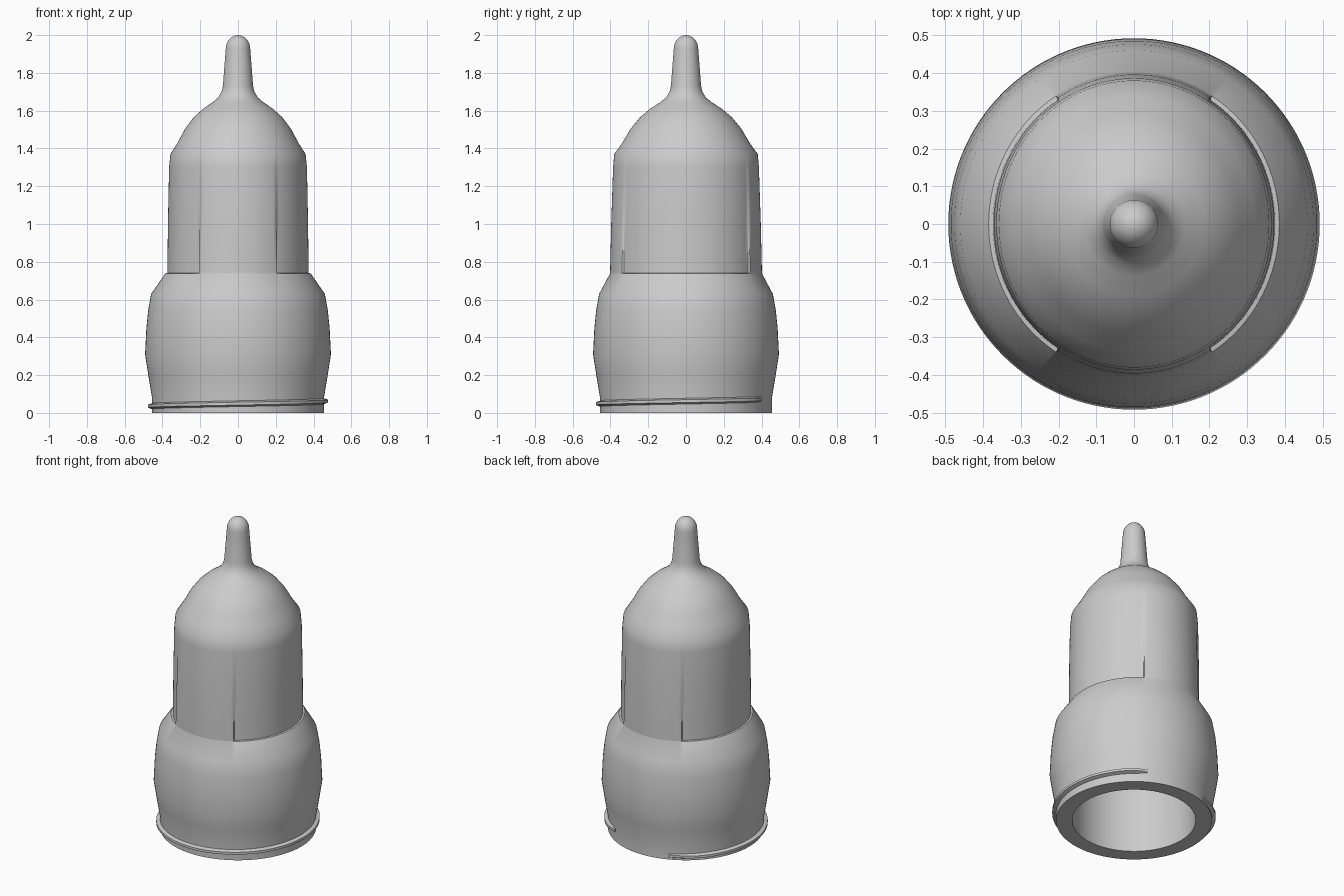
import bpy, bmesh, math

cube = bpy.data.objects.get("Cube")
if cube:
    bpy.data.objects.remove(cube, do_unlink=True)

GREY = (0.6, 0.6, 0.6, 1)
mat = bpy.data.materials.new("plain grey")
mat.use_nodes = True
mat.diffuse_color = GREY
bsdf = mat.node_tree.nodes["Principled BSDF"]
bsdf.inputs["Base Color"].default_value = GREY
bsdf.inputs["Roughness"].default_value = 0.6


def finish(bm, name, angle):
    bmesh.ops.remove_doubles(bm, verts=bm.verts, dist=1e-5)
    bmesh.ops.recalc_face_normals(bm, faces=bm.faces)
    mesh = bpy.data.meshes.new(name)
    bm.to_mesh(mesh)
    bm.free()
    mesh.materials.append(mat)
    ob = bpy.data.objects.new(name, mesh)
    bpy.context.collection.objects.link(ob)
    bpy.ops.object.select_all(action='DESELECT')
    ob.select_set(True)
    bpy.context.view_layer.objects.active = ob
    bpy.ops.object.shade_smooth_by_angle(angle=math.radians(angle))
    return ob


def loft(bm, loops, closed):
    """Skin a row of vertex loops with quads."""
    for a, b in zip(loops, loops[1:]):
        n = len(a)
        for i in range(n if closed else n - 1):
            j = (i + 1) % n
            bm.faces.new((a[i], a[j], b[j], b[i]))


# Side panels are recessed on +x and -x; extra columns keep their edges crisp
EDGE = 57
columns = sorted(list(range(0, 360, 3)) +
                 [EDGE + 0.6, 180 - EDGE - 0.6, 180 + EDGE + 0.6, 360 - EDGE - 0.6])


def ring(bm, rx, ry, z, inset=0):
    verts = []
    for deg in columns:
        a = math.radians(deg)
        panel = abs(math.cos(a)) >= math.cos(math.radians(EDGE + 0.1))
        d = inset if panel else 0
        verts.append(bm.verts.new(((rx - d) * math.cos(a), (ry - d) * math.sin(a), z)))
    return verts


# Hollow shell: outer wall from the rim to the tip, then the cavity
outer = [
    (0.455, 0.455, 0), (0.455, 0.455, 0.08), (0.475, 0.475, 0.2),
    (0.492, 0.492, 0.31), (0.485, 0.485, 0.45), (0.476, 0.476, 0.54),
    (0.46, 0.46, 0.63), (0.385, 0.402, 0.738),
    (0.385, 0.402, 0.74, 0.011), (0.377, 0.396, 1.0, 0.006),
    (0.365, 0.386, 1.3), (0.358, 0.38, 1.37), (0.32, 0.337, 1.43),
    (0.28, 0.293, 1.505), (0.235, 0.243, 1.565), (0.185, 0.19, 1.61),
    (0.135, 0.137, 1.644), (0.105, 0.105, 1.67), (0.087, 0.087, 1.7),
    (0.08, 0.08, 1.73), (0.065, 0.065, 1.925),
]
cavity = [(0.36, 0), (0.36, 0.65), (0.34, 0.78), (0.32, 1.35),
          (0.24, 1.5), (0.1, 1.6), (0.045, 1.7), (0.035, 1.92)]

bm = bmesh.new()
outside = [ring(bm, *r) for r in outer]
# Rounded tip
for k in range(1, 8):
    t = math.radians(12 * k)
    r = 0.065 * math.cos(t)
    outside.append(ring(bm, r, r, 1.925 + 0.075 * math.sin(t)))
inside = [ring(bm, r, r, z) for r, z in cavity]
loft(bm, outside, True)
loft(bm, inside, True)
loft(bm, [outside[0], inside[0]], True)
bm.faces.new(outside[-1])
bm.faces.new(inside[-1])
finish(bm, "nozzle_shell", 42)

# Thread bead climbing round the rim, open at the back
bm = bmesh.new()
START, END = 112, 420
sections = []
steps = 104
for s in range(steps + 1):
    f = s / steps
    a = math.radians(START + (END - START) * f)
    z = 0.026 + 0.046 * f
    h = min(1, 0.25 + 10 * f, 0.25 + 25 * (1 - f))
    profile = [(0.445, -0.02), (0.455 + 0.022 * h, -0.008),
               (0.455 + 0.022 * h, 0.007), (0.445, 0.018)]
    sections.append([bm.verts.new((r * math.cos(a), r * math.sin(a), z + dz))
                     for r, dz in profile])
loft(bm, sections, True)
bm.faces.new(sections[0])
bm.faces.new(sections[-1])
finish(bm, "thread_bead", 30)
